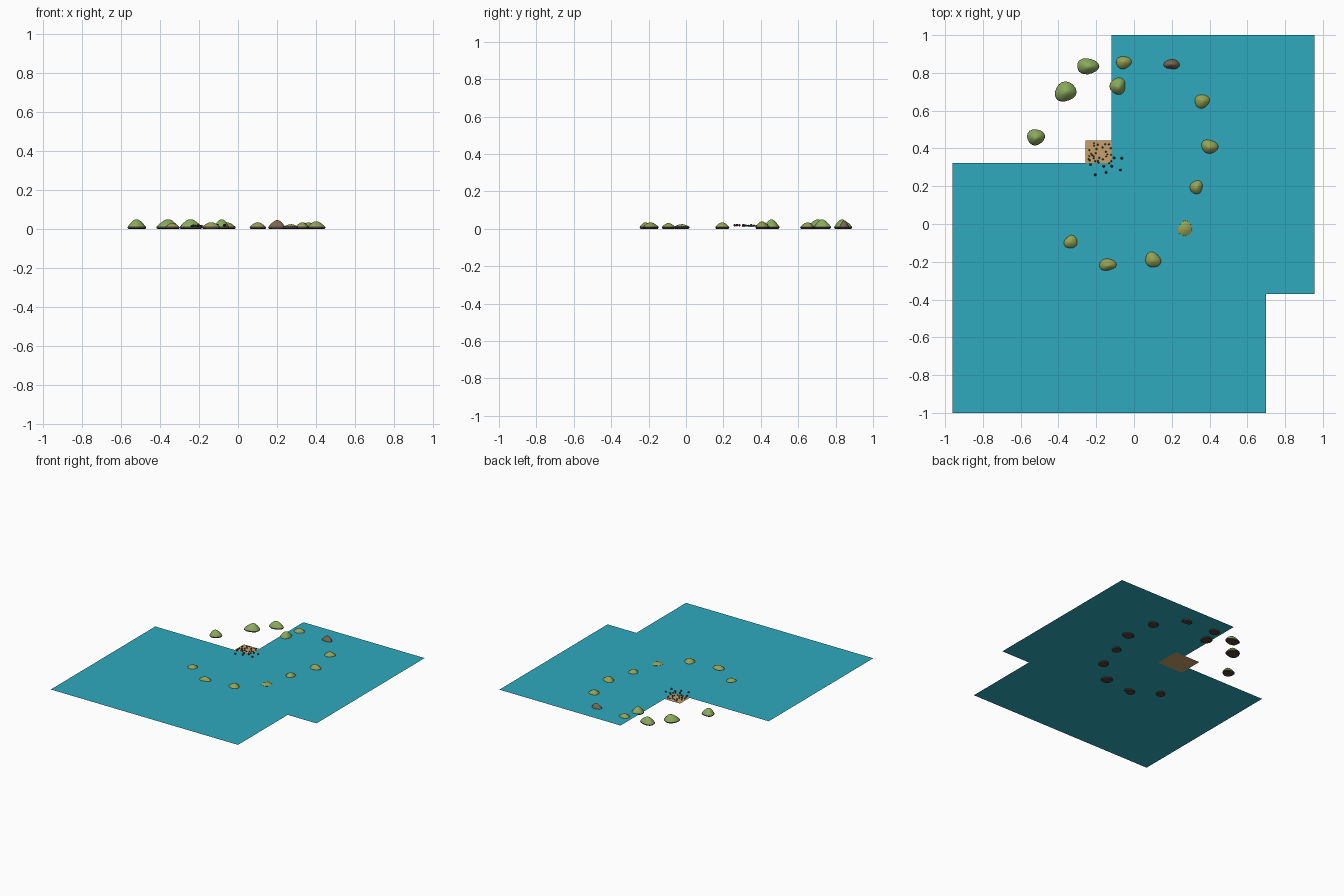
import bpy, bmesh, math, random
from mathutils import Vector

random.seed(4)
if "Cube" in bpy.data.objects:
    bpy.data.objects.remove(bpy.data.objects["Cube"])


def material(name, srgb):
    lin = [((c / 255 + 0.055) / 1.055) ** 2.4 for c in srgb] + [1]
    m = bpy.data.materials.new(name)
    m.use_nodes = True
    m.diffuse_color = lin
    m.node_tree.nodes["Principled BSDF"].inputs["Base Color"].default_value = lin
    return m


WATER = material("lagoon blue", (46, 170, 190))
SAND = material("beach sand", (200, 160, 108))
GRASS = material("grass green", (138, 170, 92))
OLIVE = material("olive green", (148, 162, 84))
ROCK = material("grey brown rock", (118, 105, 82))
EARTH = material("dark earth", (82, 66, 58))
LEAF = material("leaf teal", (50, 105, 85))
WOOD = material("wood brown", (92, 62, 45))
WATER_Z = 0.011


def finish(name, bm, mats, smooth=False):
    mesh = bpy.data.meshes.new(name)
    bm.to_mesh(mesh)
    bm.free()
    for m in mats:
        mesh.materials.append(m)
    for p in mesh.polygons:
        p.use_smooth = smooth
    ob = bpy.data.objects.new(name, mesh)
    bpy.context.collection.objects.link(ob)
    return ob


# Water sheet: stepped outline
bm = bmesh.new()
outline = [(-0.96, -1), (0.70, -1), (0.70, -0.37), (0.955, -0.37),
           (0.955, 1), (-0.12, 1), (-0.12, 0.323), (-0.96, 0.323)]
bm.faces.new([bm.verts.new((x, y, WATER_Z)) for x, y in outline])
finish("water", bm, [WATER])

# Beach: square partly below the water sheet
X0, X1, Y0, Y1 = -0.257, -0.03, 0.24, 0.442
bm = bmesh.new()
bm.faces.new([bm.verts.new((x, y, WATER_Z - 0.001))
              for x, y in ((X0, Y0), (X1, Y0), (X1, Y1), (X0, Y1))])
finish("beach", bm, [SAND])


# Islets: irregular lofted mounds with an earth rim and a grassy cap
def islet(i, x, y, rx, ry, h, cap):
    bm = bmesh.new()
    n = 16
    p1, p2 = random.uniform(0, 6), random.uniform(0, 6)
    wob = [1 + 0.06 * math.sin(2 * math.tau * k / n + p1)
           + 0.06 * math.sin(3 * math.tau * k / n + p2) for k in range(n)]
    lean = Vector((random.uniform(-.12, .12) * rx, random.uniform(-.12, .12) * ry, 0))
    rings = []
    for s, z in ((0.88, 0), (1, 0.006), (0.96, 0.012), (0.72, 0.012 + (h - 0.012) * 0.4),
                 (0.42, 0.012 + (h - 0.012) * 0.78), (0.17, h * 0.98)):
        off = lean * (1 - s)
        rings.append([bm.verts.new((x + off.x + rx * s * wob[k] * math.cos(math.tau * k / n),
                                    y + off.y + ry * s * wob[k] * math.sin(math.tau * k / n), z))
                      for k in range(n)])
    bm.faces.new(rings[0][::-1])
    for j, (a, b) in enumerate(zip(rings, rings[1:])):
        for k in range(n):
            f = bm.faces.new((a[k], a[(k + 1) % n], b[(k + 1) % n], b[k]))
            f.material_index = int(j > 1)
    top = bm.verts.new((x + lean.x, y + lean.y, h))
    for k in range(n):
        bm.faces.new((rings[-1][k], rings[-1][(k + 1) % n], top)).material_index = 1
    for f in bm.faces:
        f.smooth = True
    ob = finish(f"islet_{i}", bm, [EARTH, cap], True)
    bpy.ops.object.select_all(action='DESELECT')
    bpy.context.view_layer.objects.active = ob
    ob.select_set(True)
    bpy.ops.object.shade_smooth_by_angle(angle=math.radians(40))


ISLETS = [
    (-.52, .46, .045, .045, .050, GRASS), (-.363, .70, .056, .054, .050, GRASS),
    (-.245, .835, .062, .040, .050, GRASS), (-.055, .855, .040, .036, .035, OLIVE),
    (-.085, .73, .045, .044, .050, GRASS), (.20, .845, .042, .028, .046, ROCK),
    (.36, .65, .043, .036, .035, OLIVE), (.40, .41, .046, .038, .040, OLIVE),
    (.33, .195, .036, .036, .035, OLIVE), (.27, -.025, .040, .040, .025, OLIVE),
    (.10, -.19, .042, .042, .035, OLIVE), (-.14, -.215, .045, .034, .035, OLIVE),
    (-.335, -.095, .036, .036, .031, OLIVE)]
for i, spec in enumerate(ISLETS, 1):
    islet(i, *spec)


# Beach scatter: small lumps of shrub and driftwood
def scatter(name, spots, radius, mat):
    bm = bmesh.new()
    for x, y in spots:
        made = bmesh.ops.create_icosphere(bm, subdivisions=1, radius=radius)
        bmesh.ops.translate(bm, verts=made["verts"],
                            vec=(x, y, WATER_Z + radius * random.uniform(0.8, 1.3)))
    finish(name, bm, [mat])


def spots(count):
    return [(random.uniform(X0 + .015, -.12), random.uniform(.31, Y1 - .015))
            for _ in range(count)]


scatter("shrubs", spots(20), 0.0055, LEAF)
scatter("driftwood", spots(9), 0.0045, WOOD)
scatter("mooring_stumps", [(-.205, .26), (-.148, .273), (-.072, .286), (-.065, .348),
                           (-.118, .305), (-.105, .35), (-.16, .305), (-.23, .315)],
        0.0075, EARTH)
